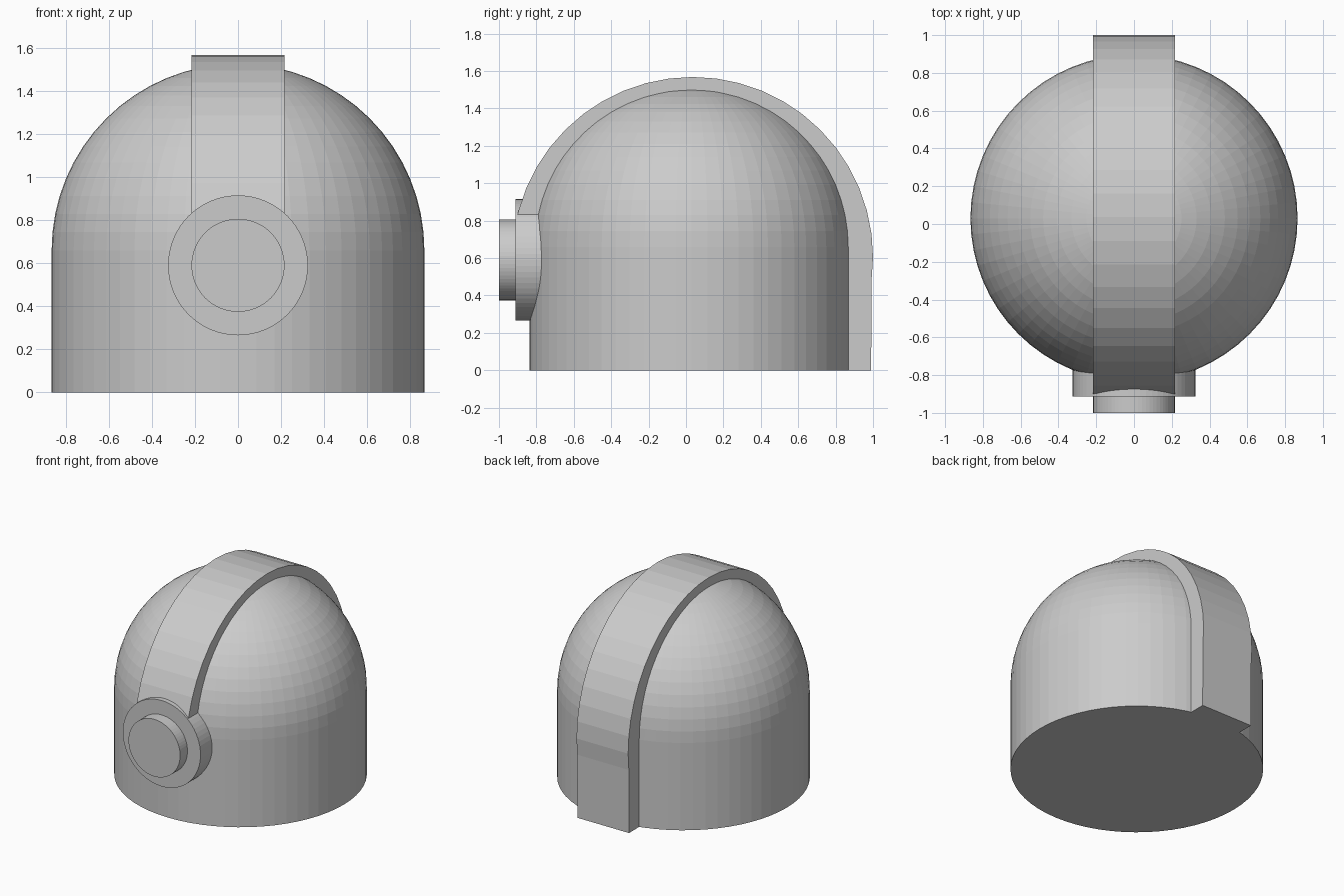
import bpy, bmesh
from math import sin, cos, pi, radians
from mathutils import Matrix, Vector

if "Cube" in bpy.data.objects:
    bpy.data.objects.remove(bpy.data.objects["Cube"])


def make_object(name, bm):
    bmesh.ops.recalc_face_normals(bm, faces=bm.faces)
    mesh = bpy.data.meshes.new(name)
    bm.to_mesh(mesh)
    bm.free()
    obj = bpy.data.objects.new(name, mesh)
    bpy.context.collection.objects.link(obj)
    return obj


def disc(name, radius, y_front, y_back, z):
    bm = bmesh.new()
    turn = Matrix.Translation((0, (y_front + y_back) / 2, z)) @ Matrix.Rotation(pi / 2, 4, 'X')
    bmesh.ops.create_cone(bm, cap_ends=True, segments=64, radius1=radius,
                          radius2=radius, depth=y_back - y_front, matrix=turn)
    return make_object(name, bm)


# Domed body: revolved profile with a flat base
R, CY, CZ = 0.866, 0.03, 0.66
profile = [(0, 0), (R, 0)]
profile += [(R * cos(i * pi / 32), CZ + R * sin(i * pi / 32)) for i in range(16)]
profile.append((0, CZ + R))
bm = bmesh.new()
verts = [bm.verts.new((r, CY, z)) for r, z in profile]
edges = [bm.edges.new(pair) for pair in zip(verts, verts[1:])]
bmesh.ops.spin(bm, geom=verts + edges, cent=(0, CY, 0), axis=(0, 0, 1),
               angle=2 * pi, steps=64)
bmesh.ops.remove_doubles(bm, verts=bm.verts, dist=0.0005)
make_object("domed_body", bm)

# Raised band: arched over the dome, straight down the back
SY, SZ, W = 0.036, 0.604, 0.216
R_OUT, R_IN = 0.964, 0.8
angles = [radians(-7.5 + 7.5 * i) for i in range(24)] + [radians(168)]
outer = [(0.99, 0)] + [(SY + R_OUT * cos(a), SZ + R_OUT * sin(a)) for a in angles]
inner = [(0.8, 0)] + [(SY + R_IN * cos(a), SZ + R_IN * sin(a)) for a in angles]
bm = bmesh.new()
rows = [[bm.verts.new((x, y, z)) for x, (y, z) in
         ((-W, o), (W, o), (W, i), (-W, i))] for o, i in zip(outer, inner)]
for a, b in zip(rows, rows[1:]):
    for k in range(4):
        n = (k + 1) % 4
        bm.faces.new((a[k], a[n], b[n], b[k]))
bm.faces.new(rows[0])
bm.faces.new(rows[-1])
make_object("top_band", bm)

# Front button: wide mount with a smaller cap
disc("button_mount", 0.325, -0.912, -0.70, 0.59)
disc("button_cap", 0.216, -1.0, -0.85, 0.59)
